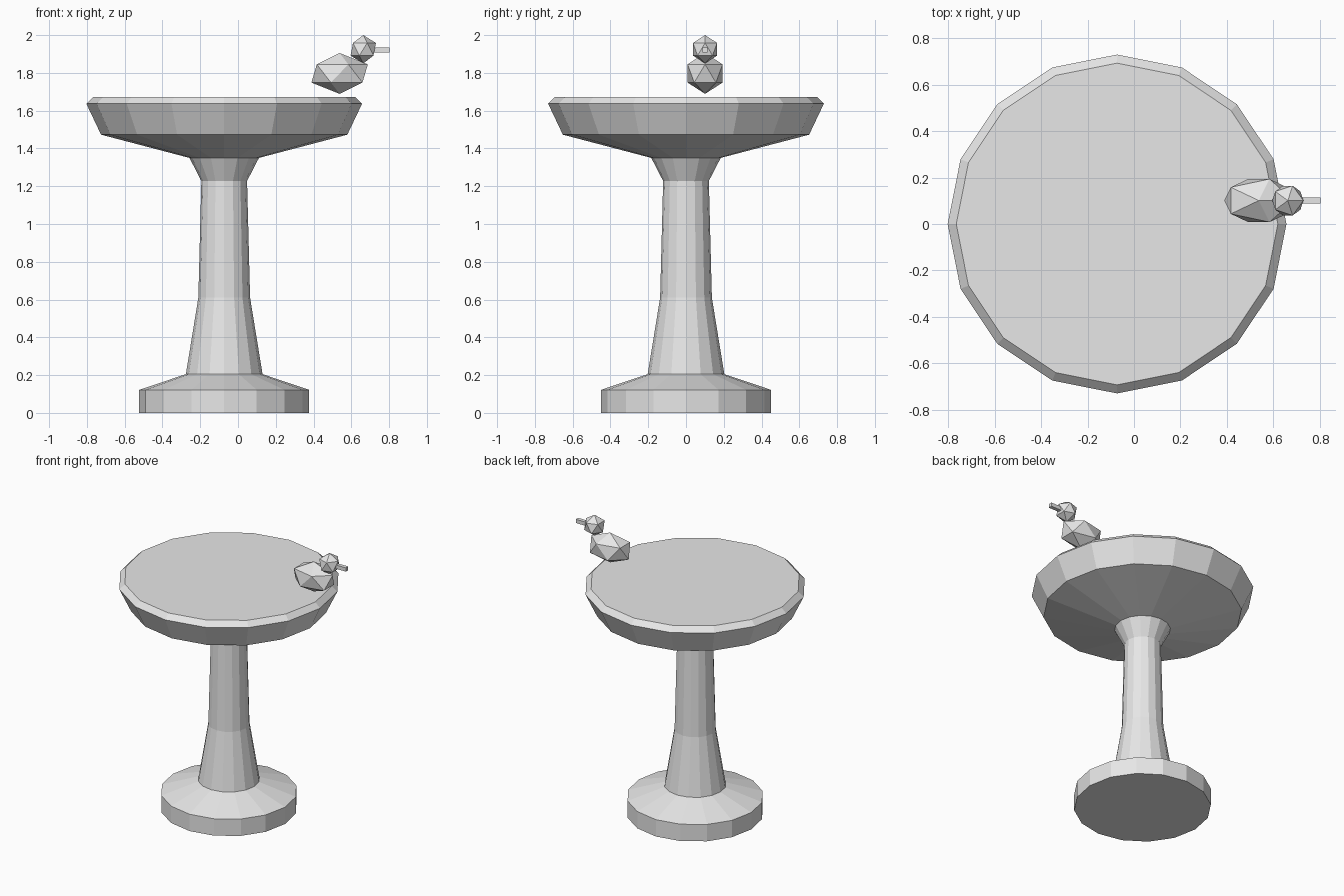
import bpy
import bmesh
from math import cos, sin, tau
from mathutils import Matrix

cube = bpy.data.objects.get("Cube")
if cube:
    bpy.data.objects.remove(cube, do_unlink=True)

SIDES = 16
AXIS_X = -0.073   # the pedestal sits off centre because the beak overhangs
BIRD_Y = 0.101

# One plain grey stone colour
stone = bpy.data.materials.new("grey_stone")
stone.use_nodes = True
stone.diffuse_color = (0.8, 0.8, 0.8, 1)
stone.node_tree.nodes["Principled BSDF"].inputs["Base Color"].default_value = stone.diffuse_color


def add_object(name, bm, location):
    bmesh.ops.recalc_face_normals(bm, faces=bm.faces)
    mesh = bpy.data.meshes.new(name)
    bm.to_mesh(mesh)
    bm.free()
    mesh.materials.append(stone)
    obj = bpy.data.objects.new(name, mesh)
    obj.location = location
    bpy.context.collection.objects.link(obj)
    return obj


def lathe(name, profile):
    """Turn (radius, height) points into a closed faceted solid."""
    bm = bmesh.new()
    rings = [[bm.verts.new((r * cos(tau * i / SIDES), r * sin(tau * i / SIDES), z))
              for i in range(SIDES)] for r, z in profile]
    for low, high in zip(rings, rings[1:]):
        for i in range(SIDES):
            j = (i + 1) % SIDES
            bm.faces.new((low[i], low[j], high[j], high[i]))
    bm.faces.new(rings[0][::-1])
    bm.faces.new(rings[-1])
    return add_object(name, bm, (AXIS_X, 0, 0))


def faceted_ball(name, location, radii):
    bm = bmesh.new()
    bmesh.ops.create_icosphere(bm, subdivisions=1, radius=1,
                               matrix=Matrix.Diagonal((*radii, 1)))
    return add_object(name, bm, location)


# Pedestal and basin
lathe("base", [(0.45, 0), (0.45, 0.122), (0.203, 0.205)])
lathe("column", [(0.203, 0.205), (0.137, 0.61), (0.121, 1.228), (0.184, 1.35)])
lathe("basin", [(0.184, 1.35), (0.652, 1.473), (0.73, 1.637), (0.693, 1.673)])

# Bird perched above the rim
faceted_ball("bird_body", (0.538, BIRD_Y, 1.797), (0.167, 0.109, 0.108))
faceted_ball("bird_head", (0.663, BIRD_Y, 1.925), (0.075, 0.075, 0.075))
beak = bmesh.new()
bmesh.ops.create_cube(beak, size=1, matrix=Matrix.Diagonal((0.108, 0.027, 0.027, 1)))
add_object("bird_beak", beak, (0.749, BIRD_Y, 1.922))
